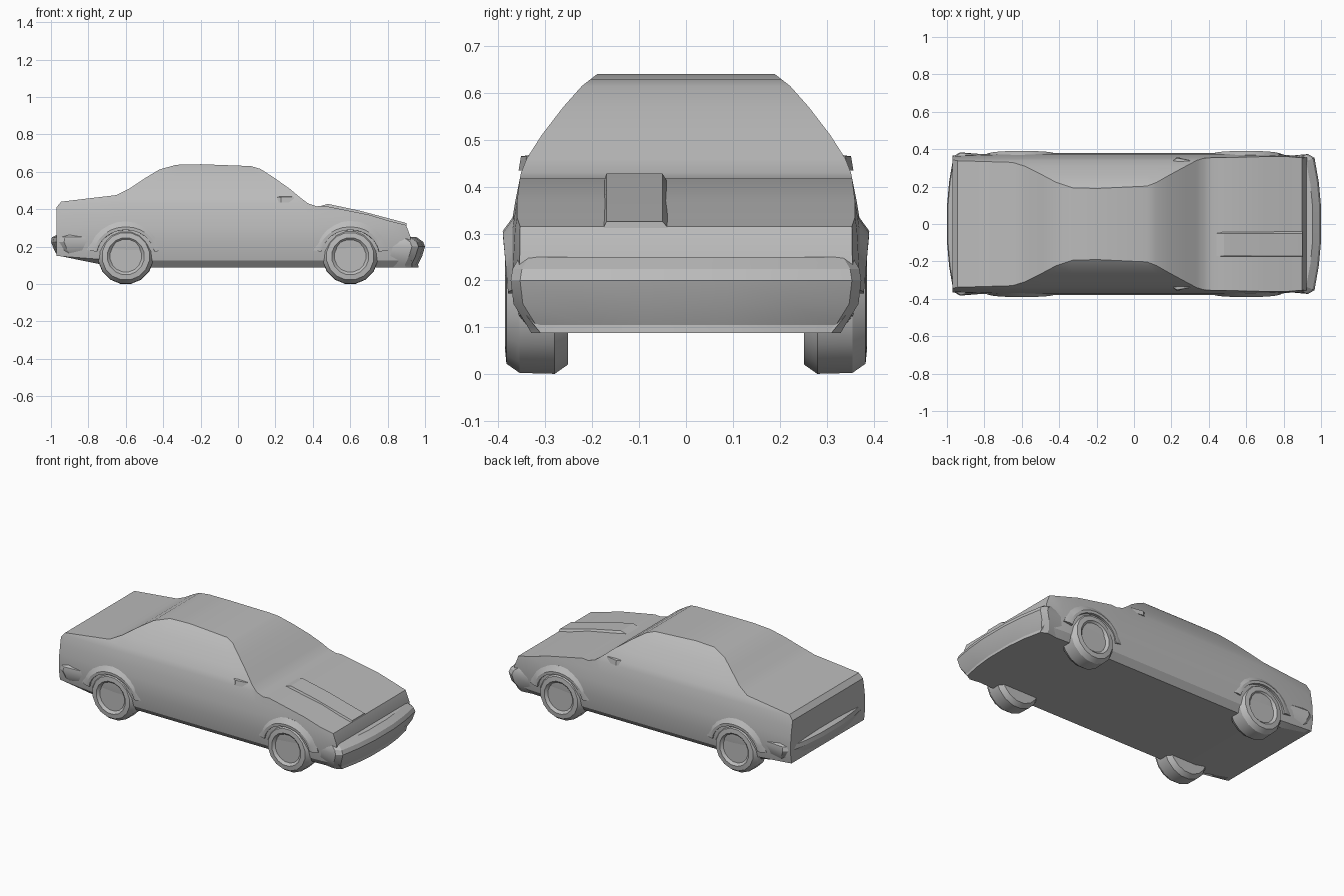
import bpy, bmesh
from math import sin, cos, pi, radians

if "Cube" in bpy.data.objects:
    bpy.data.objects.remove(bpy.data.objects["Cube"])

grey = bpy.data.materials.new("plain grey")
grey.use_nodes = True
grey.diffuse_color = (0.5, 0.5, 0.5, 1)
grey.node_tree.nodes["Principled BSDF"].inputs["Base Color"].default_value = (0.5, 0.5, 0.5, 1)


def finish(name, bm, angle=25):
    bmesh.ops.remove_doubles(bm, verts=bm.verts, dist=0.0005)
    bmesh.ops.recalc_face_normals(bm, faces=bm.faces)
    mesh = bpy.data.meshes.new(name)
    bm.to_mesh(mesh)
    bm.free()
    mesh.materials.append(grey)
    obj = bpy.data.objects.new(name, mesh)
    bpy.context.collection.objects.link(obj)
    bpy.ops.object.select_all(action="DESELECT")
    obj.select_set(True)
    bpy.context.view_layer.objects.active = obj
    bpy.ops.object.shade_smooth_by_angle(angle=radians(angle))
    return obj


def loft(name, rings, closed=True, caps=True, angle=25):
    """Skin a list of equal-length rings of points."""
    bm = bmesh.new()
    rows = [[bm.verts.new(p) for p in ring] for ring in rings]
    n = len(rows[0])
    for a, b in zip(rows, rows[1:]):
        for i in range(n if closed else n - 1):
            j = (i + 1) % n
            bm.faces.new((a[i], a[j], b[j], b[i]))
    if caps:
        bm.faces.new(rows[0])
        bm.faces.new(rows[-1])
    return finish(name, bm, angle)


def interp(table, v):
    for (a, fa), (b, fb) in zip(table, table[1:]):
        if v <= b:
            return fa + (fb - fa) * max(0, v - a) / (b - a)
    return table[-1][1]


# Body shell: half-width by height, and the top line along the car
HALF_WIDTH = [(0.085, 0.33), (0.125, 0.362), (0.22, 0.379), (0.31, 0.374), (0.37, 0.364),
              (0.43, 0.352), (0.46, 0.34), (0.51, 0.308), (0.57, 0.262), (0.615, 0.222), (0.64, 0.19)]
TOP = [(-0.97, 0.41), (-0.945, 0.44), (-0.65, 0.475), (-0.58, 0.51), (-0.49, 0.57), (-0.42, 0.612),
       (-0.33, 0.637), (-0.2, 0.64), (0.07, 0.63), (0.12, 0.615), (0.19, 0.57), (0.275, 0.51),
       (0.335, 0.46), (0.375, 0.43), (0.42, 0.415), (0.46, 0.418), (0.7, 0.37), (0.85, 0.335),
       (0.93, 0.315), (0.955, 0.25)]
FLOOR = [(-0.97, 0.15), (-0.75, 0.13), (-0.65, 0.088), (0.9, 0.088)]
TAPER = [(-0.97, 0.965), (-0.9, 0.985), (-0.6, 1), (0.6, 1), (0.85, 0.975), (0.955, 0.94)]


def body_ring(x, top):
    floor, taper = interp(FLOOR, x), interp(TAPER, x)
    half = []
    for z, _ in HALF_WIDTH:
        z = min(max(z, floor), top)
        half.append((interp(HALF_WIDTH, z) * taper, z))
    half[0] = (0.33 * taper, floor)
    bow = 0.25 if x > 0.8 else 0
    full = half + [(-y, z) for y, z in reversed(half)]
    return [(x - bow * y * y, y, z) for y, z in full]


loft("body_shell", [body_ring(x, top) for x, top in TOP])


# Wrap-around bumpers: plan outlines stacked by height
def bumper(name, side, back, levels):
    rings = []
    for z, nose, hw in levels:
        half = [(back, hw - 0.012), (nose - 0.07, hw), (nose - 0.035, hw - 0.02),
                (nose - 0.012, hw * 0.6), (nose, hw * 0.25)]
        plan = half + [(x, -y) for x, y in reversed(half)]
        rings.append([(side * x, y, z) for x, y in plan])
    loft(name, rings)


bumper("front_bumper", 1, 0.8, [(0.088, 0.965, 0.33), (0.105, 0.963, 0.34), (0.15, 0.985, 0.368),
                                (0.2, 1.0, 0.374), (0.225, 0.99, 0.37), (0.25, 0.955, 0.355)])
bumper("rear_bumper", -1, 0.78, [(0.15, 0.965, 0.35), (0.18, 0.982, 0.372), (0.225, 1.0, 0.383),
                                 (0.25, 0.995, 0.38), (0.265, 0.965, 0.365)])

# Wheels and flared arch lips
TYRE = [(0.0, 0.37), (0.04, 0.372), (0.085, 0.372), (0.1, 0.386), (0.128, 0.383),
        (0.148, 0.355), (0.15, 0.28), (0.13, 0.252), (0.0, 0.252)]
ARCH = [(0.155, 0.345), (0.157, 0.39), (0.175, 0.391), (0.21, 0.368), (0.21, 0.345)]
SIDES = 16
for end, x in (("rear", -0.6), ("front", 0.6)):
    for side, s in (("left", 1), ("right", -1)):
        rings = [[(x + r * cos(2 * pi * i / SIDES + pi / SIDES), s * y,
                   0.148 + r * sin(2 * pi * i / SIDES + pi / SIDES)) for i in range(SIDES)]
                 for r, y in TYRE if r > 0]
        loft(f"{end}_{side}_wheel", rings)
        arch = []
        for i in range(13):
            a = radians(10 + 160 * i / 12)
            # the lip fades into the body at both ends
            fade = 0.35 + 0.65 * sin(a)
            arch.append([(x + r * cos(a), s * (0.37 + (y - 0.37) * fade), 0.148 + r * 0.9 * sin(a))
                         for r, y in ARCH])
        loft(f"{end}_{side}_arch", arch)

# Raised air intake on the right half of the bonnet
intake = []
for x, rise in ((0.44, 0.0), (0.48, 0.014), (0.65, 0.012), (0.9, 0.003)):
    z = interp(TOP, x)
    intake.append([(x, -0.18, z - 0.02), (x, -0.17, z + rise), (x, -0.05, z + rise), (x, -0.03, z - 0.02)])
loft("bonnet_intake", intake)

# Door mirrors tucked against the windscreen pillars
for side, s in (("left", 1), ("right", -1)):
    mirror = [[(x, s * 0.315, 0.43), (x, s * (0.345 + d), 0.435), (x, s * (0.34 + d), 0.465), (x, s * 0.315, 0.47)]
              for x, d in ((0.21, 0.0), (0.23, 0.012), (0.3, 0.0))]
    loft(f"{side}_mirror", mirror)
